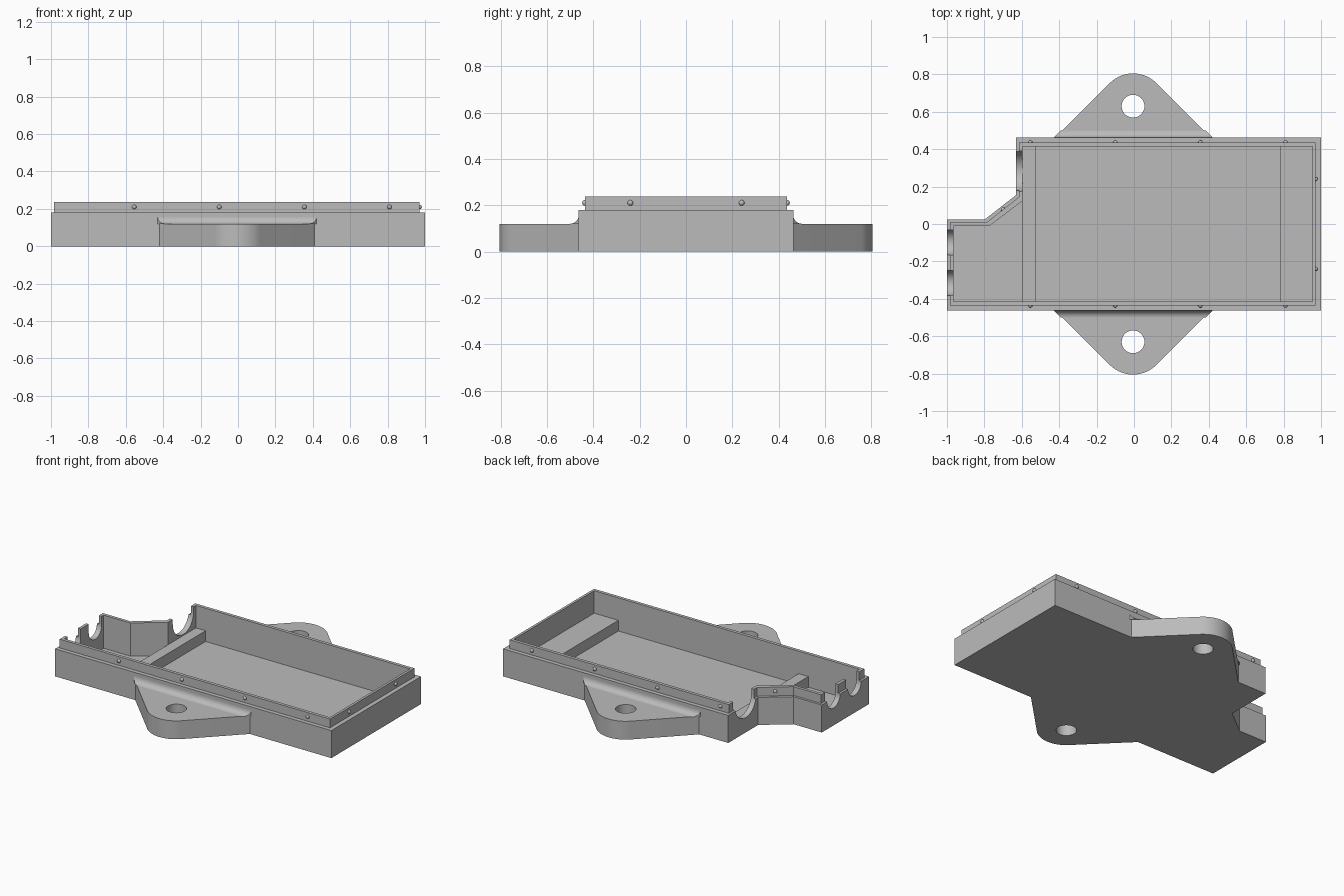
import bpy, bmesh, math
from mathutils import Vector

cube = bpy.data.objects.get("Cube")
if cube:
    bpy.data.objects.remove(cube, do_unlink=True)

grey = bpy.data.materials.new("plain grey")
grey.use_nodes = True
grey.diffuse_color = (0.5, 0.5, 0.5, 1)
grey.node_tree.nodes["Principled BSDF"].inputs["Base Color"].default_value = (0.5, 0.5, 0.5, 1)

EAR_X, EAR_Y, EAR_R, EAR_H = -0.005, 0.63, 0.175, 0.12
WALL_Y = 0.463
LIP_Z, TOP_Z = 0.18, 0.237


def finish(name, bm):
    bmesh.ops.recalc_face_normals(bm, faces=bm.faces)
    mesh = bpy.data.meshes.new(name)
    bm.to_mesh(mesh)
    bm.free()
    obj = bpy.data.objects.new(name, mesh)
    mesh.materials.append(grey)
    bpy.context.collection.objects.link(obj)
    return obj


def prism(name, points, depth):
    """Extrude a closed loop of 3D points along a vector."""
    bm = bmesh.new()
    face = bm.faces.new([bm.verts.new(p) for p in points])
    ext = bmesh.ops.extrude_face_region(bm, geom=[face])
    verts = [g for g in ext["geom"] if isinstance(g, bmesh.types.BMVert)]
    bmesh.ops.translate(bm, verts=verts, vec=Vector(depth))
    return finish(name, bm)


def slab(name, outline, z0, z1):
    return prism(name, [(x, y, z0) for x, y in outline], (0, 0, z1 - z0))


def select(obj):
    bpy.ops.object.select_all(action='DESELECT')
    obj.select_set(True)
    bpy.context.view_layer.objects.active = obj


def cut(obj, cutters):
    select(obj)
    for c in cutters:
        mod = obj.modifiers.new("cut", 'BOOLEAN')
        mod.operation, mod.solver, mod.object = 'DIFFERENCE', 'EXACT', c
        bpy.ops.object.modifier_apply(modifier=mod.name)


def smooth(obj):
    select(obj)
    bpy.ops.object.shade_smooth_by_angle(angle=math.radians(30))


def arc(cx, cy, r, start, end, n):
    angles = [math.radians(start + (end - start) * i / n) for i in range(n + 1)]
    return [(cx + r * math.cos(a), cy + r * math.sin(a)) for a in angles]


def case_outline(left, right, side, step_x, step_y, diag_x, low_y):
    """Rectangle with its back right corner stepped in along a diagonal."""
    return [(left, -side), (right, -side), (right, side), (step_x, side),
            (step_x, step_y), (diag_x, low_y), (left, low_y)]


# Cutters: inner cavity and U-shaped cable notches in the end walls
cavity = slab("cavity_cutter", case_outline(-0.965, 0.955, 0.415, -0.595, 0.125, -0.772, -0.01), 0.02, 0.4)
notches = []
for x, y, z, r in ((-1.05, -0.098, 0.18, 0.067), (-1.05, -0.315, 0.18, 0.067),
                   (-0.68, 0.283, 0.205, 0.108)):
    loop = arc(y, z, r, 180, 360, 20) + [(y + r, 0.4), (y - r, 0.4)]
    notches.append(prism("notch_cutter", [(x, a, b) for a, b in loop], (0.12, 0, 0)))
cutters = [cavity] + notches

# Case tray and the raised lip on its rim
tray = slab("case_tray", case_outline(-1, 1, WALL_Y, -0.63, 0.155, -0.797, 0.025), 0, LIP_Z)
lip = slab("rim_lip", case_outline(-0.985, 0.971, 0.436, -0.615, 0.145, -0.785, 0.01), LIP_Z, TOP_Z)
for part in (tray, lip):
    cut(part, cutters)
    smooth(part)
for c in cutters:
    bpy.data.objects.remove(c, do_unlink=True)

# Inner support ledges
for name, x0, x1 in (("right_ledge", -0.595, -0.525), ("left_ledge", 0.78, 0.956)):
    slab(name, [(x0, -0.416), (x1, -0.416), (x1, 0.416), (x0, 0.416)], 0.015, 0.09)

# Mounting ears with bolt holes and a fillet against the case wall
half = EAR_R * math.sqrt(2) + EAR_Y - WALL_Y
for side, s in (("back", 1), ("front", -1)):
    loop = [(EAR_X - half, WALL_Y), (EAR_X + half, WALL_Y)] + arc(EAR_X, EAR_Y, EAR_R, 45, 135, 24)
    ear = slab(side + "_ear", [(x, s * y) for x, y in loop], 0, EAR_H)
    hole = slab("hole_cutter", [(x, s * y) for x, y in arc(EAR_X, EAR_Y, 0.061, 0, 348.75, 31)], -0.1, 0.3)
    cut(ear, [hole])
    bpy.data.objects.remove(hole, do_unlink=True)
    smooth(ear)

    r = 0.037
    profile = [(0, EAR_H)] + [(r + d, EAR_H + r + z) for d, z in arc(0, 0, r, 180, 270, 8)]
    bm = bmesh.new()
    ends = [[bm.verts.new((EAR_X + e * (half + 0.01 - d), s * (WALL_Y + d), z)) for d, z in profile]
            for e in (-1, 1)]
    for end in ends:
        bm.faces.new(end)
    for i in range(len(profile)):
        j = (i + 1) % len(profile)
        bm.faces.new((ends[0][i], ends[0][j], ends[1][j], ends[1][i]))
    smooth(finish(side + "_ear_fillet", bm))

# Snap bumps around the lip
spots = [(x, s * 0.436) for x in (-0.555, -0.1, 0.355, 0.81) for s in (-1, 1)]
spots += [(0.971, s * 0.24) for s in (-1, 1)] + [(-0.7, 0.077)]
for x, y in spots:
    bm = bmesh.new()
    bmesh.ops.create_uvsphere(bm, u_segments=16, v_segments=10, radius=0.012)
    bmesh.ops.translate(bm, verts=bm.verts, vec=(x, y, 0.21))
    smooth(finish("snap_bump", bm))
